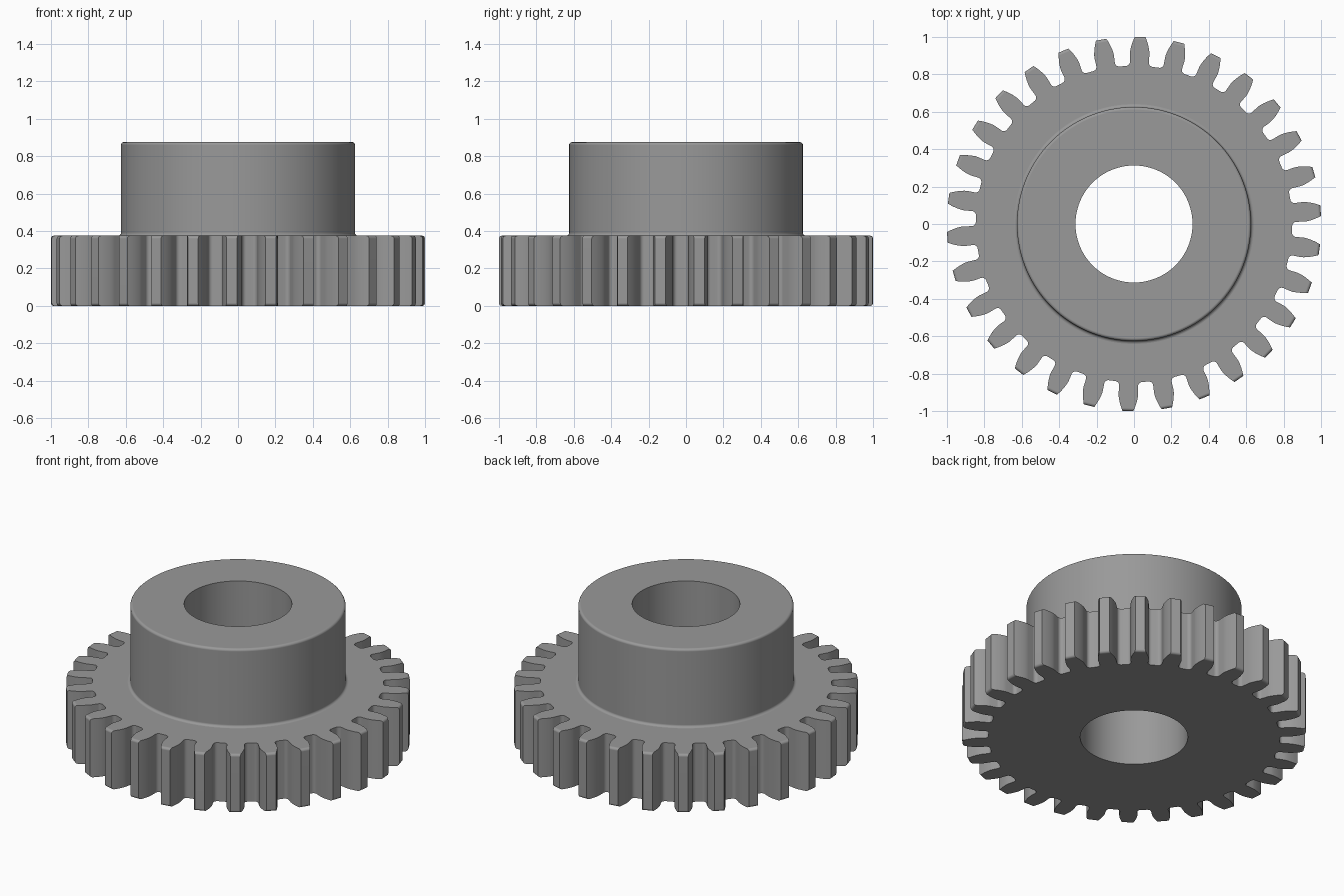
import bpy, bmesh, math

if "Cube" in bpy.data.objects:
    bpy.data.objects.remove(bpy.data.objects["Cube"])

TEETH = 30
M = 1 / 16                      # gear module: every size is a multiple of it
BORE, HUB, WHEEL_H, TOTAL_H = 5 * M, 10 * M, 6 * M, 14 * M
ROOT, PITCH_R = 0.845, 15 * M
PRESSURE = math.radians(14.5)
BASE = PITCH_R * math.cos(PRESSURE)
ROUND = M / 4                   # edge rounding
ROOT_FILLET = 0.022
TURN = math.radians(4.1)        # direction of the first tooth


def involute(a):
    return math.tan(a) - a


def half_angle(r):
    """Half the angular width of a tooth at radius r."""
    a = math.acos(min(1, BASE / r))
    return math.pi / (2 * TEETH) + involute(PRESSURE) - involute(a)


def half_tooth(tip):
    """Polar points (angle, radius) from tip corner to root."""
    pts = []
    for i in range(7):
        r = tip + (BASE - tip) * i / 6
        pts.append((half_angle(r), r))
    foot = half_angle(BASE)
    for i in range(6):
        t = math.pi / 2 * i / 5
        pts.append((foot + ROOT_FILLET * (1 - math.cos(t)) / ROOT,
                    ROOT + ROOT_FILLET * (1 - math.sin(t))))
    return pts


def outline(tip, z):
    half = half_tooth(tip)
    tooth = [(-a, r) for a, r in reversed(half)] + half
    return [(r * math.cos(TURN + k * math.tau / TEETH + a),
             r * math.sin(TURN + k * math.tau / TEETH + a), z)
            for k in range(TEETH) for a, r in tooth]


COUNT = len(outline(1, 0))


def circle(r, z):
    start = TURN - math.pi / TEETH
    return [(r * math.cos(start + math.tau * (i + 0.5) / COUNT),
             r * math.sin(start + math.tau * (i + 0.5) / COUNT), z)
            for i in range(COUNT)]


def arc(cr, cz, a0, a1, n=5):
    """Rounded corner in the (radius, height) plane."""
    angles = [math.radians(a0 + (a1 - a0) * i / n) for i in range(n + 1)]
    return [(cr + ROUND * math.cos(a), cz + ROUND * math.sin(a)) for a in angles]


def loft(name, rings, material):
    bm = bmesh.new()
    loops = [[bm.verts.new(p) for p in ring] for ring in rings]
    for lo, hi in zip(loops, loops[1:]):
        for i in range(COUNT):
            j = (i + 1) % COUNT
            bm.faces.new((lo[i], lo[j], hi[j], hi[i]))
    mesh = bpy.data.meshes.new(name)
    bm.to_mesh(mesh)
    bm.free()
    mesh.materials.append(material)
    obj = bpy.data.objects.new(name, mesh)
    bpy.context.collection.objects.link(obj)
    bpy.ops.object.select_all(action='DESELECT')
    obj.select_set(True)
    bpy.context.view_layer.objects.active = obj
    bpy.ops.object.shade_smooth_by_angle(angle=math.radians(30))
    # keep the large flat faces flat beside the rounded edges
    weighted = obj.modifiers.new("flat_faces", 'WEIGHTED_NORMAL')
    weighted.keep_sharp = True
    return obj


steel = bpy.data.materials.new("steel grey")
steel.diffuse_color = (0.32, 0.32, 0.32, 1)
steel.use_nodes = True
steel.node_tree.nodes["Principled BSDF"].inputs["Base Color"].default_value = steel.diffuse_color

# Toothed wheel: underside, teeth with rounded tips, upper face
tips = (arc(1 - ROUND, ROUND, -90, 0) + arc(1 - ROUND, WHEEL_H - ROUND, 0, 90))
loft("toothed_wheel",
     [circle(BORE, 0)] + [outline(r, z) for r, z in tips]
     + [circle(HUB + ROUND, WHEEL_H)], steel)

# Hub: fillet at the foot, wall, rounded rim, top face, bore
hub = (arc(HUB + ROUND, WHEEL_H + ROUND, 270, 180)
       + arc(HUB - ROUND, TOTAL_H - ROUND, 0, 90)
       + [(BORE, TOTAL_H), (BORE, 0)])
loft("hub", [circle(r, z) for r, z in hub], steel)
